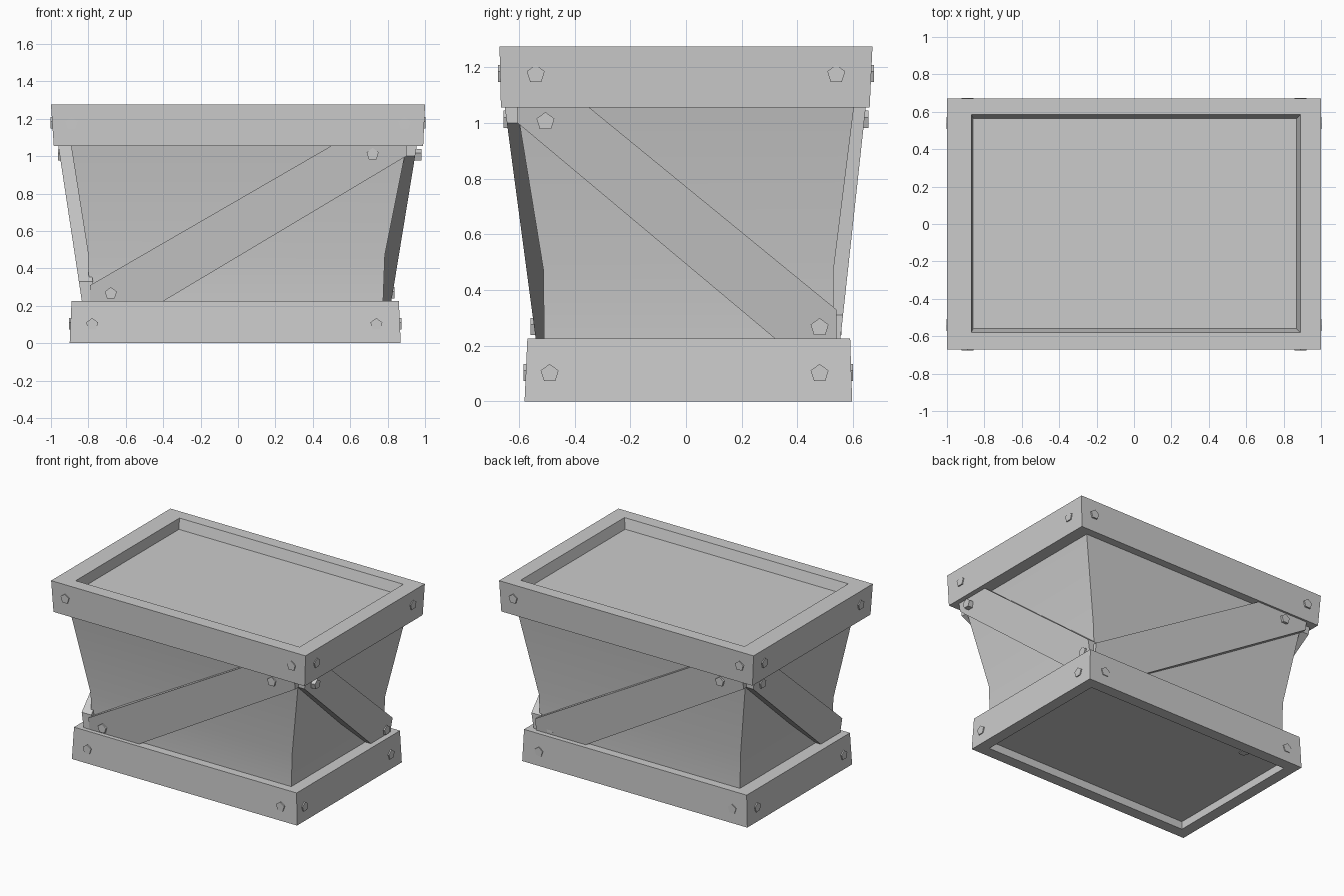
import bpy, bmesh, math
from mathutils import Vector

if "Cube" in bpy.data.objects:
    bpy.data.objects.remove(bpy.data.objects["Cube"])


def make_object(name, verts, faces):
    mesh = bpy.data.meshes.new(name)
    bm = bmesh.new()
    vs = [bm.verts.new(v) for v in verts]
    for f in faces:
        bm.faces.new([vs[i] for i in f])
    bmesh.ops.recalc_face_normals(bm, faces=bm.faces)
    bm.to_mesh(mesh)
    bm.free()
    ob = bpy.data.objects.new(name, mesh)
    bpy.context.collection.objects.link(ob)
    return ob


def loft(name, rings):
    """Skin rectangles (x0, x1, y0, y1, z) in order and cap both ends."""
    verts = []
    for x0, x1, y0, y1, z in rings:
        verts += [(x0, y0, z), (x1, y0, z), (x1, y1, z), (x0, y1, z)]
    faces = [(0, 1, 2, 3), tuple(range(len(verts) - 4, len(verts)))]
    for r in range(0, len(verts) - 4, 4):
        for i in range(4):
            j = (i + 1) % 4
            faces.append((r + i, r + j, r + 4 + j, r + 4 + i))
    return make_object(name, verts, faces)


# Top frame with recessed lid
loft("top_frame", [(-0.985, 0.99, -0.665, 0.66, 1.055),
                   (-1.0, 1.0, -0.67, 0.67, 1.275),
                   (-0.87, 0.89, -0.58, 0.585, 1.275),
                   (-0.86, 0.87, -0.56, 0.565, 1.205)])

# Bottom frame with recessed base
loft("bottom_frame", [(-0.89, 0.86, -0.57, 0.59, 0.225),
                      (-0.9, 0.87, -0.58, 0.597, 0.0),
                      (-0.82, 0.79, -0.5, 0.517, 0.0),
                      (-0.82, 0.79, -0.5, 0.517, 0.055)])

# Flared box body, bent a little below the middle
body = loft("box_body", [(-0.795, 0.775, -0.51, 0.53, 0.2),
                         (-0.8, 0.785, -0.512, 0.53, 0.47),
                         (-0.895, 0.905, -0.61, 0.605, 1.07)])
bpy.context.view_layer.objects.active = body
body.select_set(True)
bpy.ops.object.shade_smooth_by_angle(angle=math.radians(30))

# Diagonal braces leaning with the walls
long_outline = [(-0.79, 0.2), (-0.44, 0.2), (0.9, 1.0),
                (0.9, 1.07), (0.525, 1.07), (-0.79, 0.31)]
short_outline = [(-0.605, 1.07), (-0.605, 1.0), (0.35, 0.2),
                 (0.54, 0.2), (0.54, 0.33), (-0.365, 1.07)]


def surface(low, high, z):
    return low + (high - low) * (z - 0.225) / 0.825


def brace(name, outline, axis, low, high, flip):
    side = 1 if high > 0 else -1
    verts = []
    for inset in (0, 0.075):
        for u, z in outline:
            d = surface(low, high, z) - side * inset
            u *= flip
            verts.append((u, d, z) if axis == "y" else (d, u, z))
    n = len(outline)
    faces = [tuple(range(n)), tuple(range(n, 2 * n))]
    faces += [(i, (i + 1) % n, n + (i + 1) % n, n + i) for i in range(n)]
    make_object(name, verts, faces)


brace("front_brace", long_outline, "y", -0.54, -0.65, 1)
brace("back_brace", long_outline, "y", 0.555, 0.645, -1)
brace("right_brace", short_outline, "x", 0.82, 0.955, 1)
brace("left_brace", short_outline, "x", -0.835, -0.96, -1)


# Five-sided nail heads
def nail(name, pos, normal, height=0.008):
    bpy.ops.mesh.primitive_cylinder_add(vertices=5, radius=0.034, depth=0.04)
    ob = bpy.context.object
    ob.name = name
    n = Vector(normal)
    ob.rotation_euler = n.to_track_quat("Z", "Y").to_euler()
    ob.location = Vector(pos) + n * (height - 0.02)


for s, side in ((-1, "front"), (1, "back")):
    for u in (-0.89, 0.89):
        nail(side + "_top_nail", (u, s * 0.667, 1.175), (0, s, 0))
    for u in (-0.78, 0.74):
        nail(side + "_bottom_nail", (u, 0.592 if s > 0 else -0.576, 0.1), (0, s, 0))
    for u, z in ((-0.68, 0.265), (0.72, 1.01)):
        nail(side + "_brace_nail", (-s * u, s * (0.545 + 0.13 * (z - 0.225)), z), (0, s, 0))

for s, side in ((-1, "left"), (1, "right")):
    for u in (-0.54, 0.54):
        nail(side + "_top_nail", (s * 0.994, u, 1.175), (s, 0, 0))
    for u in (-0.49, 0.48):
        nail(side + "_bottom_nail", (0.865 if s > 0 else -0.895, u, 0.1), (s, 0, 0))
    nail(side + "_brace_low_nail", (s * 0.83, s * 0.48, 0.265), (s, 0, 0))
nail("right_brace_high_nail", (0.95, -0.505, 1.005), (1, 0, 0), 0.03)
nail("left_brace_high_nail", (-0.955, 0.505, 1.005), (-1, 0, 0))
nail("base_nail", (-0.55, 0.44, 0.055), (0, 0, -1))
